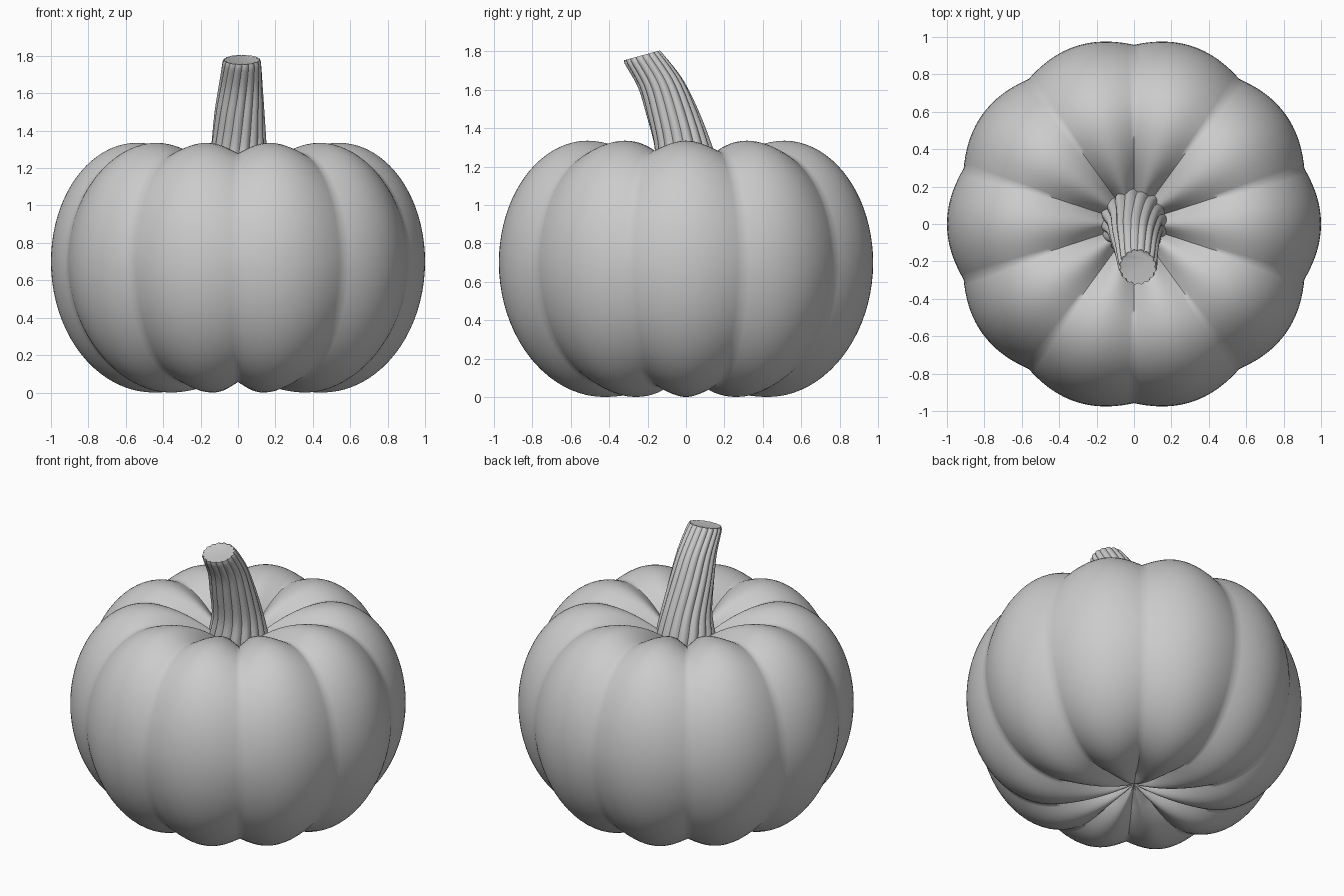
import bpy, bmesh, math
from mathutils import Vector

if "Cube" in bpy.data.objects:
    bpy.data.objects.remove(bpy.data.objects["Cube"])

PI = math.pi


def loft(name, rings, sharp_angle):
    """Skin closed rings of points, cap both ends, shade smooth."""
    bm = bmesh.new()
    rows = [[bm.verts.new(p) for p in ring] for ring in rings]
    n = len(rows[0])
    for a, b in zip(rows, rows[1:]):
        for i in range(n):
            j = (i + 1) % n
            bm.faces.new((a[i], a[j], b[j], b[i]))
    bm.faces.new(rows[0][::-1])
    bm.faces.new(rows[-1])
    bmesh.ops.recalc_face_normals(bm, faces=bm.faces)
    mesh = bpy.data.meshes.new(name)
    bm.to_mesh(mesh)
    bm.free()
    obj = bpy.data.objects.new(name, mesh)
    bpy.context.collection.objects.link(obj)
    bpy.ops.object.select_all(action='DESELECT')
    obj.select_set(True)
    bpy.context.view_layer.objects.active = obj
    bpy.ops.object.shade_smooth_by_angle(angle=math.radians(sharp_angle))
    return obj


# Pumpkin body: half profile of one lobe, dimpled at both poles
profile = []
for i in range(16):                      # bottom dimple
    r = 0.008 + (0.45 - 0.008) * i / 16
    profile.append(Vector((r, 0.13 * (1 - r / 0.45) ** 2)))
for i in range(20):                      # lower flank
    t = PI / 2 * i / 20
    profile.append(Vector((0.45 + 0.55 * math.sin(t), 0.70 - 0.70 * math.cos(t))))
for i in range(20):                      # upper flank
    t = PI / 2 * i / 20
    profile.append(Vector((0.54 + 0.46 * math.cos(t), 0.70 + 0.635 * math.sin(t))))
for i in range(17):                      # top dimple
    r = 0.54 - (0.54 - 0.008) * i / 16
    profile.append(Vector((r, 1.335 - 0.31 * (1 - r / 0.54) ** 1.9)))

LOBES, STEPS = 10, 18
rings = []
for i, p in enumerate(profile):
    d = (profile[min(i + 1, len(profile) - 1)] - profile[max(i - 1, 0)]).normalized()
    normal = Vector((d.y, -d.x))
    depth = (0.042 + 0.014 * abs(normal.y)) * min(1, p.x / 0.14)
    ring = []
    for k in range(LOBES * STEPS):
        a = 2 * PI * k / (LOBES * STEPS)
        q = p - normal * depth * (1 - abs(math.cos(LOBES / 2 * a)))
        r = max(q.x, 0.004)
        ring.append((r * math.cos(a), r * math.sin(a), q.y))
    rings.append(ring)
loft("pumpkin_body", rings, 60)

# Stem: fluted, twisted and leaning forward; keys are (x, y, z, radius, tilt)
keys = [(0, 0.015, 1.05, 0.19, 0), (0, 0.005, 1.17, 0.175, 0),
        (0.005, -0.015, 1.31, 0.15, 2), (0.008, -0.078, 1.50, 0.132, 7),
        (0.014, -0.137, 1.64, 0.117, 11), (0.02, -0.222, 1.765, 0.103, 15),
        (0.02, -0.227, 1.778, 0.093, 15)]
FLUTES, SUB = 16, 6


def blend(a, b, c, d, t):
    return 0.5 * (2 * b + (c - a) * t + (2 * a - 5 * b + 4 * c - d) * t * t
                  + (3 * b - a - 3 * c + d) * t ** 3)


samples = []
for i in range(len(keys) - 1):
    quad = [keys[max(0, min(len(keys) - 1, i + o))] for o in (-1, 0, 1, 2)]
    steps = 5 if i < 5 else 2
    samples += [[blend(*v, s / steps) for v in zip(*quad)] for s in range(steps)]
samples.append(list(keys[-1]))

rings = []
for x, y, z, rad, tilt in samples:
    twist = math.radians(35) * (z - 1.05) / 0.73
    ct, st = math.cos(math.radians(tilt)), math.sin(math.radians(tilt))
    ring = []
    for k in range(FLUTES * SUB):
        a = 2 * PI * k / (FLUTES * SUB)
        r = rad * (0.92 + 0.09 * abs(math.cos(FLUTES / 2 * a)))
        u, v = r * math.cos(a + twist), r * math.sin(a + twist)
        ring.append((x + u, y + v * ct, z + v * st))
    rings.append(ring)
loft("stem", rings, 50)
